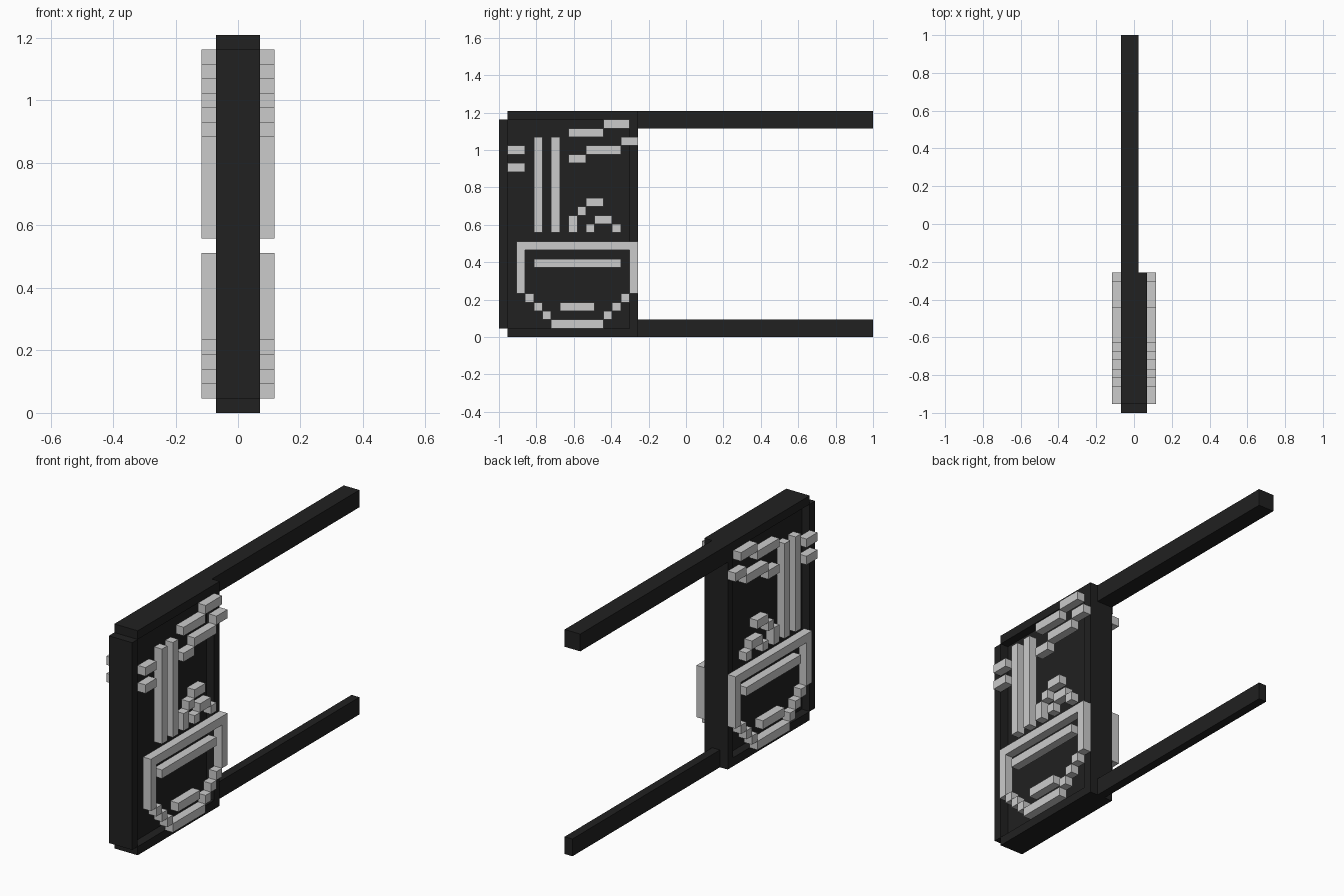
import bpy, bmesh

if "Cube" in bpy.data.objects:
    bpy.data.objects.remove(bpy.data.objects["Cube"])

U = 2 / 43  # one block of the model's grid


def material(name, v):
    m = bpy.data.materials.new(name)
    m.diffuse_color = (v, v, v, 1)
    m.use_nodes = True
    m.node_tree.nodes["Principled BSDF"].inputs["Base Color"].default_value = m.diffuse_color
    return m


BLACK = material("black_iron", 0.015)
GREY = material("light_grey", 0.6)


def build(name, mat, boxes):
    """Blocks given as (x0, x1, y0, y1, z0, z1) in grid units; y counts from the front end."""
    bm = bmesh.new()
    for x0, x1, y0, y1, z0, z1 in boxes:
        for v in bmesh.ops.create_cube(bm, size=1)["verts"]:
            v.co = ((x1 if v.co.x > 0 else x0) * U,
                    (y1 if v.co.y > 0 else y0) * U - 1,
                    (z1 if v.co.z > 0 else z0) * U)
    me = bpy.data.meshes.new(name)
    bm.to_mesh(me)
    bm.free()
    me.materials.append(mat)
    ob = bpy.data.objects.new(name, me)
    bpy.context.collection.objects.link(ob)
    return ob


def relief(name, rects):
    """Raised picture part on the right face, mirrored to the left face."""
    ob = build(name, GREY, [(1.5, 2.5, *r) for r in rects])
    ob.modifiers.new("both_faces", "MIRROR").use_axis[0] = True


# Sign board: thin panel inside a thicker frame
build("sign_panel", BLACK, [(-0.5, 0.5, 1, 15, 1, 25)])
build("frame_front", BLACK, [(-1.5, 1.5, 0, 1, 1, 25)])
build("frame_back", BLACK, [(-1.5, 1.5, 15, 16, 1, 25)])
build("frame_top", BLACK, [(-1.5, 1.5, 1, 16, 25, 26)])
build("frame_bottom", BLACK, [(-1.5, 1.5, 1, 16, 0, 1)])

# Wall mounting poles
build("upper_pole", BLACK, [(-1.5, 0.5, 16, 43, 24, 26)])
build("lower_pole", BLACK, [(-0.5, 0.5, 16, 43, 0, 2)])

# Bowl: rim, sides, stepped underside and foot
steps = [(3 + i, 4 + i, 4 - i, 5 - i) for i in range(3)]
steps += [(14 - i, 15 - i, 4 - i, 5 - i) for i in range(3)]
relief("bowl_outline", [(2, 16, 10, 11), (2, 3, 5, 10), (15, 16, 5, 10), (6, 12, 1, 2)] + steps)
relief("bowl_stripes", [(4, 14, 8, 9), (7, 11, 3, 4)])

# Hanging noodle strands and food in the bowl
relief("noodle_strands", [(4, 5, 12, 23), (6, 7, 12, 23)])
relief("food_arcs", [(8, 9, 12, 14), (9, 10, 14, 15), (10, 12, 15, 16),
                     (10, 11, 12, 13), (11, 13, 13, 14), (13, 14, 12, 13)])

# Chopsticks, with their tips past the strands
relief("upper_chopstick", [(1, 3, 21, 22), (8, 12, 23, 24), (12, 15, 24, 25)])
relief("lower_chopstick", [(1, 3, 19, 20), (8, 10, 20, 21), (10, 14, 21, 22), (14, 16, 22, 23)])
